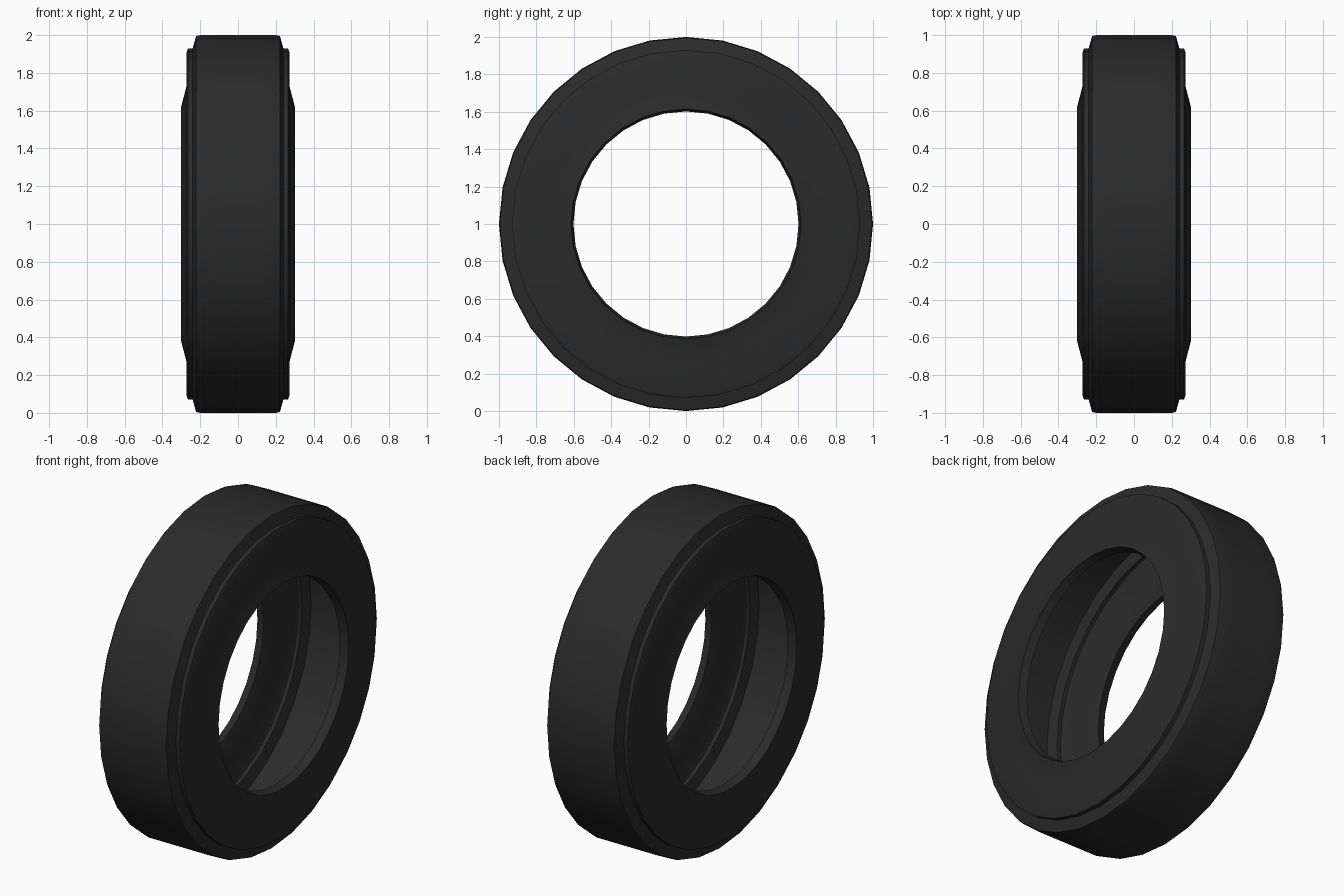
import bpy, bmesh
from math import sin, cos, pi, radians

if "Cube" in bpy.data.objects:
    bpy.data.objects.remove(bpy.data.objects["Cube"])

SIDES = 32

# Half cross-section (x, radius): outer skin from tread centre to bead, then inner skin back
outer = [(0.11, 1.0), (0.20, 1.0), (0.222, 0.995), (0.24, 0.93), (0.265, 0.93),
         (0.273, 0.905), (0.273, 0.73), (0.302, 0.615)]
inner = [(0.252, 0.602), (0.223, 0.72), (0.223, 0.87), (0.218, 0.882),
         (0.195, 0.882), (0.18, 0.95), (0.09, 0.95)]
half = outer + inner

# Closed loop: right half, then its mirror
profile = half + [(-x, r) for x, r in reversed(half)]

# Revolve the hollow tyre section around the x axis
bm = bmesh.new()
rings = []
for i in range(SIDES):
    a = 2 * pi * i / SIDES
    rings.append([bm.verts.new((x, r * sin(a), 1 + r * cos(a))) for x, r in profile])
n = len(profile)
for i in range(SIDES):
    p, q = rings[i], rings[(i + 1) % SIDES]
    for j in range(n):
        k = (j + 1) % n
        bm.faces.new((p[j], p[k], q[k], q[j]))
bmesh.ops.recalc_face_normals(bm, faces=bm.faces)
mesh = bpy.data.meshes.new("tyre")
bm.to_mesh(mesh)
bm.free()

tyre = bpy.data.objects.new("tyre", mesh)
bpy.context.collection.objects.link(tyre)

# Black rubber
rubber = bpy.data.materials.new("rubber")
rubber.diffuse_color = (0.024, 0.024, 0.024, 1)
rubber.use_nodes = True
rubber.node_tree.nodes["Principled BSDF"].inputs["Base Color"].default_value = rubber.diffuse_color
mesh.materials.append(rubber)

# Smooth round the circumference, sharp profile edges
bpy.context.view_layer.objects.active = tyre
tyre.select_set(True)
bpy.ops.object.shade_smooth_by_angle(angle=radians(30))
